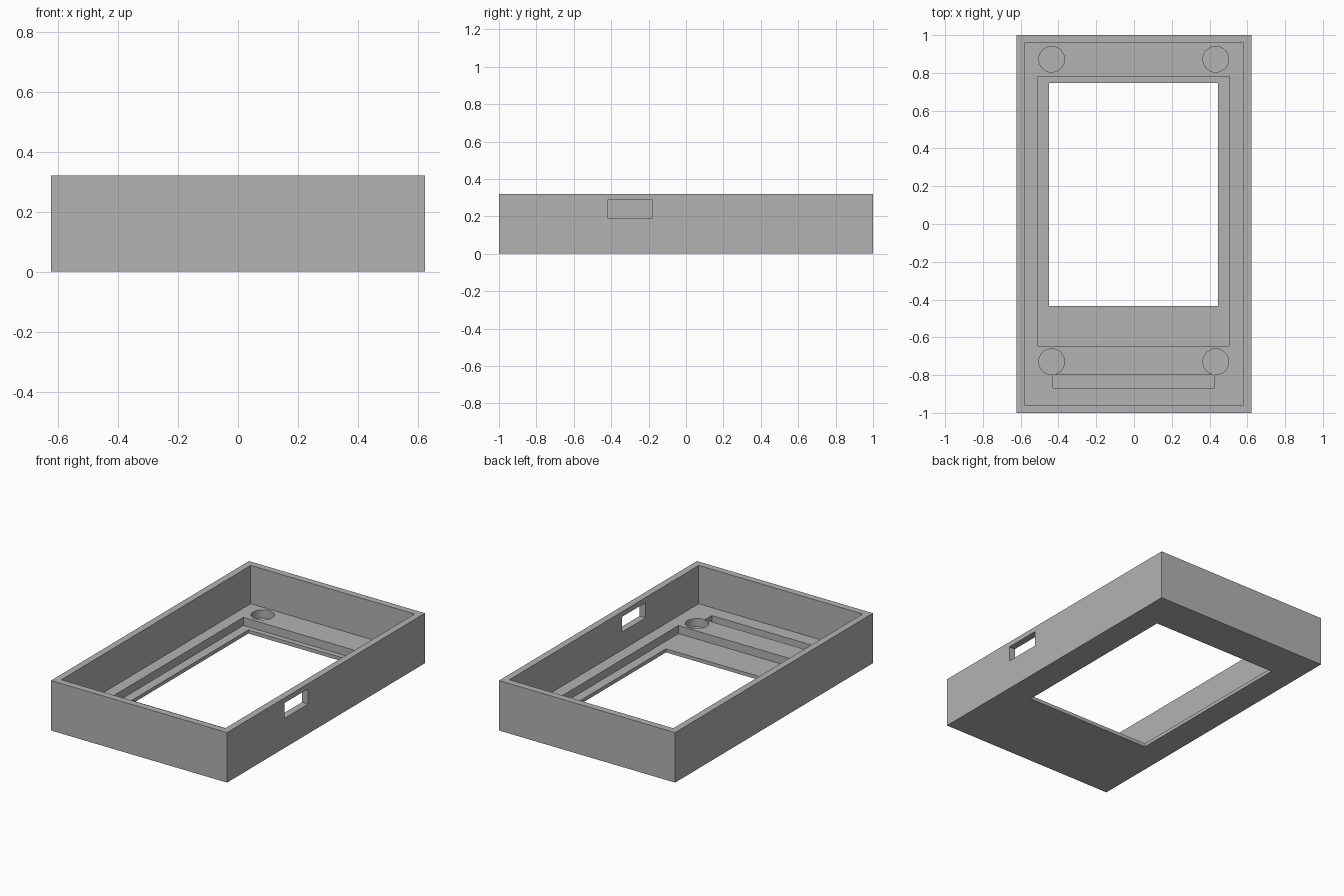
import bpy

if "Cube" in bpy.data.objects:
    bpy.data.objects.remove(bpy.data.objects["Cube"], do_unlink=True)

HEIGHT, FLOOR, POCKET = 0.32, 0.075, 0.023

grey = bpy.data.materials.new("plain grey")
grey.use_nodes = True
colour = (0.45, 0.45, 0.45, 1)
grey.diffuse_color = colour
grey.node_tree.nodes["Principled BSDF"].inputs["Base Color"].default_value = colour


def block(name, x, y, z):
    """Box spanning the given (low, high) ranges."""
    spans = (x, y, z)
    bpy.ops.mesh.primitive_cube_add(size=1, location=[(a + b) / 2 for a, b in spans])
    ob = bpy.context.object
    ob.name = name
    ob.scale = [b - a for a, b in spans]
    bpy.ops.object.transform_apply(location=True, rotation=False, scale=True)
    ob.data.materials.append(grey)
    return ob


def carve(target, cutter):
    """Subtract the cutter from the target, then discard it."""
    cutter.hide_render = True
    mod = target.modifiers.new("cut", 'BOOLEAN')
    mod.operation, mod.solver, mod.object = 'DIFFERENCE', 'EXACT', cutter
    bpy.context.view_layer.objects.active = target
    bpy.ops.object.modifier_apply(modifier=mod.name)
    bpy.data.objects.remove(cutter, do_unlink=True)


# Open tray
case = block("display_case", (-0.623, 0.623), (-1, 1), (0, HEIGHT))
carve(case, block("cavity", (-0.58, 0.58), (-0.957, 0.957), (FLOOR, 0.5)))

# Screen recess, screen window and connector slot in the floor
carve(case, block("screen_recess", (-0.508, 0.505), (-0.645, 0.78), (POCKET, 0.2)))
carve(case, block("screen_window", (-0.449, 0.445), (-0.433, 0.746), (-0.1, 0.2)))
carve(case, block("connector_slot", (-0.43, 0.425), (-0.868, -0.797), (POCKET, 0.2)))

# Round screw pockets near the corners
for x in (-0.436, 0.433):
    for y in (-0.729, 0.872):
        bpy.ops.mesh.primitive_cylinder_add(
            vertices=48, radius=0.068, depth=0.2, location=(x, y, POCKET + 0.1))
        pocket = bpy.context.object
        pocket.data.materials.append(grey)
        carve(case, pocket)

# Cable port through the left wall
carve(case, block("cable_port", (0.5, 0.7), (-0.42, -0.18), (0.19, 0.287)))

bpy.ops.object.select_all(action='DESELECT')
case.select_set(True)
bpy.context.view_layer.objects.active = case
bpy.ops.object.shade_smooth_by_angle(angle=0.5)
